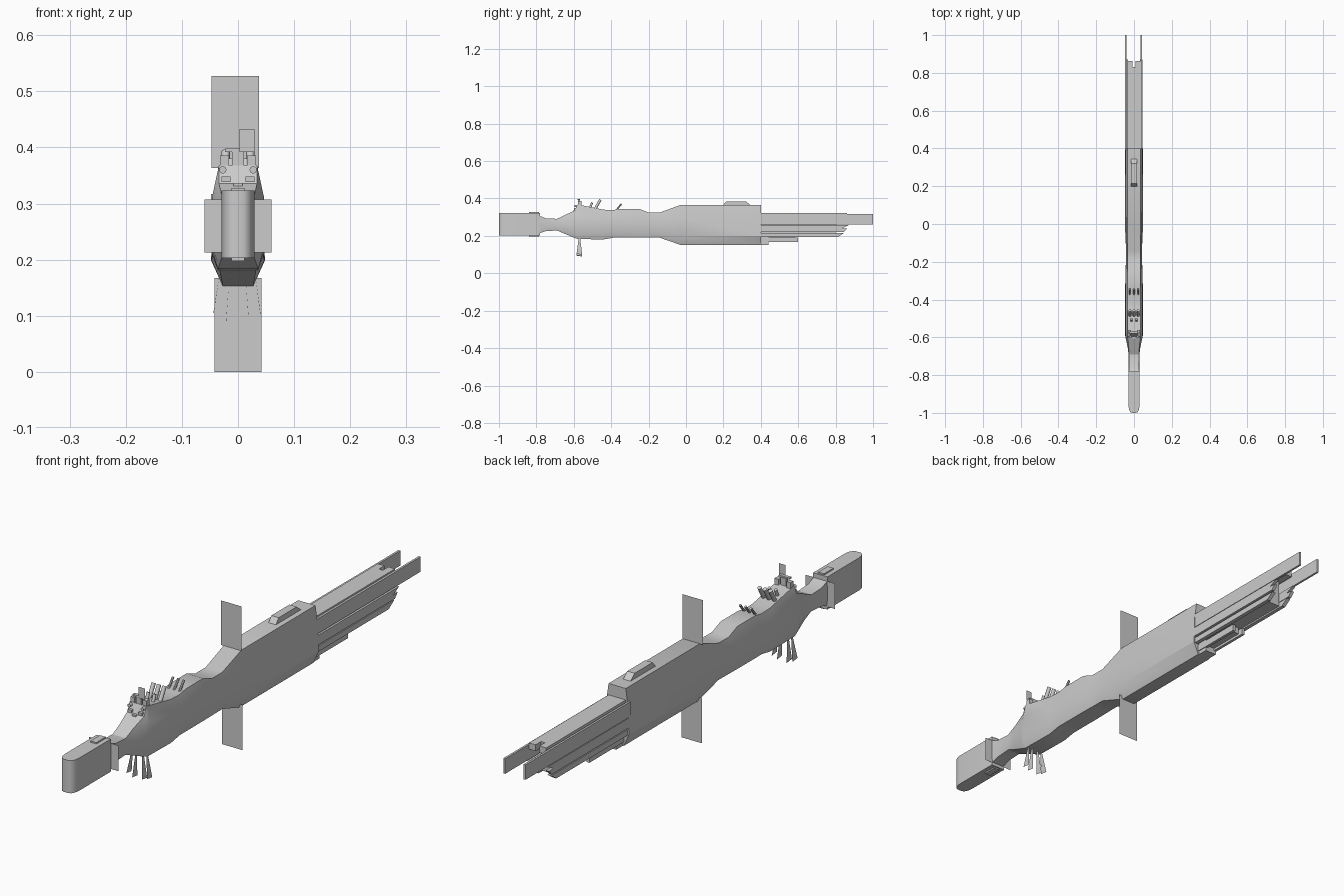
import bpy, bmesh, math
from mathutils import Vector, Matrix

if "Cube" in bpy.data.objects:
    bpy.data.objects.remove(bpy.data.objects["Cube"])


def make(name, verts, faces, smooth=None):
    me = bpy.data.meshes.new(name)
    me.from_pydata(verts, [], faces)
    bm = bmesh.new()
    bm.from_mesh(me)
    bmesh.ops.recalc_face_normals(bm, faces=bm.faces)
    bm.to_mesh(me)
    bm.free()
    ob = bpy.data.objects.new(name, me)
    bpy.context.collection.objects.link(ob)
    if smooth:
        bpy.ops.object.select_all(action='DESELECT')
        ob.select_set(True)
        bpy.context.view_layer.objects.active = ob
        bpy.ops.object.shade_smooth_by_angle(angle=math.radians(smooth))
    return ob


def loft(name, rings, smooth=None):
    n = len(rings[0])
    verts = [p for r in rings for p in r]
    faces = [list(range(n)), list(range(len(verts) - n, len(verts)))]
    for i in range(len(rings) - 1):
        for j in range(n):
            k = (j + 1) % n
            faces.append([i * n + j, i * n + k, (i + 1) * n + k, (i + 1) * n + j])
    return make(name, verts, faces, smooth)


def box(name, x0, x1, y0, y1, z0, z1):
    return loft(name, [[(x0, y0, z), (x1, y0, z), (x1, y1, z), (x0, y1, z)] for z in (z0, z1)])


def side_prism(name, x0, x1, yz):
    return loft(name, [[(x, y, z) for y, z in yz] for x in (x0, x1)])


def panel(name, pts):
    return make(name, pts, [list(range(len(pts)))])


def tube(name, a, b, r, sides=10):
    a, b = Vector(a), Vector(b)
    q = (b - a).to_track_quat('Z', 'Y')
    ring = [q @ Vector((r * math.cos(t * math.tau / sides), r * math.sin(t * math.tau / sides), 0))
            for t in range(sides)]
    return loft(name, [[p + a for p in ring], [p + b for p in ring]], 40)


# main hull: y, top z, bottom z, top / shoulder / waist / keel half widths
stations = [
    (-0.79, .310, .212, .028, .029, .029, .026),
    (-0.75, .294, .225, .027, .028, .028, .025),
    (-0.69, .291, .229, .027, .029, .029, .025),
    (-0.65, .310, .212, .028, .034, .034, .026),
    (-0.595, .336, .189, .034, .045, .046, .034),
    (-0.58, .368, .183, .034, .046, .048, .036),
    (-0.44, .340, .181, .034, .046, .048, .036),
    (-0.39, .338, .190, .034, .045, .047, .036),
    (-0.35, .345, .190, .034, .045, .047, .036),
    (-0.25, .345, .190, .034, .044, .045, .036),
    (-0.20, .325, .190, .034, .042, .043, .035),
    (-0.14, .325, .190, .034, .041, .042, .034),
    (-0.03, .365, .152, .035, .043, .047, .027),
    (0.40, .365, .152, .035, .044, .048, .027)]
rings = []
for y, zt, zb, wt, ws, ww, wk in stations:
    h = zt - zb
    half = [(wt, zt), (ws, zt - .30 * h), (ww, zb + .22 * h), (wk, zb)]
    rings.append([(x, y, z) for x, z in half] + [(-x, y, z) for x, z in reversed(half)])
loft("main_hull", rings, 22)

# nose block with rounded front corners
half = [(.029, -.78), (.029, -.965), (.026, -.983), (.019, -.996), (.010, -1)]
plan = half + [(-x, y) for x, y in reversed(half)]
loft("nose", [[(x, y, z) for x, y in plan] for z in (.203, .323)], 50)
for tag, z0, z1 in (("upper", .322, .328), ("lower", .198, .204)):
    box(f"nose_hatch_{tag}", -.012, .012, -.84, -.785, z0, z1)

# thin fins
def fin(name, x0, x1, y, z0, z1):
    panel(name, [(x0, y, z0), (x1, y, z0), (x1, y, z1), (x0, y, z1)])


fin("upper_fin", -.047, .037, -.033, .363, .527)
fin("lower_fin", -.042, .042, -.033, 0, .167)
for s, tag in ((-1, "left"), (1, "right")):
    fin(f"nose_fin_{tag}", s * .028, s * .06, -.78, .213, .307)

# dorsal housing
side_prism("dorsal_housing", -.015, .015,
           [(.195, .36), (.215, .385), (.32, .385), (.35, .36)])

# stern: core, notched deck, side plates in stepped layers
box("stern_core", -.027, .027, .39, .80, .20, .318)
box("stern_deck", -.035, .035, .39, .83, .300, .323)
for s, tag in ((-1, "left"), (1, "right")):
    xs = lambda a, b: sorted((s * a, s * b))
    box(f"deck_prong_{tag}", *xs(.008, .035), .82, .862, .300, .323)
    off = -.005 if s < 0 else 0
    a, b = xs(.035, .043)
    box(f"long_side_plate_{tag}", a + off, b + off, .39, 1, .262, .317)
    side_prism(f"middle_side_plate_{tag}", *xs(.033, .046),
               [(.39, .222), (.845, .222), (.862, .240), (.835, .240), (.87, .258), (.39, .258)])
    side_prism(f"lower_side_plate_{tag}", *xs(.028, .043),
               [(.39, .195), (.815, .195), (.845, .216), (.39, .216)])
    box(f"keel_rail_{tag}", *xs(.016, .027), .39, .60, .166, .192)
box("stern_keel", -.024, .024, .39, .44, .152, .20)
box("stern_belly", -.016, .016, .39, .58, .175, .20)

# bridge front: mast, crossbar, lamps and blocks
fin("mast_panel", .003, .029, -.583, .392, .433)
box("bridge_crossbar", -.023, .021, -.58, -.568, .392, .398)
box("bridge_post", -.011, .011, -.578, -.566, .36, .393)
for s, tag in ((-1, "left"), (1, "right")):
    tube(f"bridge_lamp_{tag}", (s * .027, -.595, .360), (s * .027, -.575, .360), .0065)
    box(f"bridge_head_{tag}", s * .024 - .008, s * .024 + .008, -.578, -.56, .36, .386)
    box(f"bridge_block_{tag}", s * .021 - .008, s * .021 + .008, -.600, -.58, .338, .348)
    tube(f"bridge_tube_{tag}", (s * .013, -.515, .345), (s * .013, -.502, .378), .006)
box("bridge_center_block", -.008, .008, -.605, -.58, .325, .337)

# raked tube rows behind the bridge
for i, x in enumerate((-.022, 0, .022)):
    tube(f"large_tube_{i}", (x, -.488, .340), (x, -.458, .393), .0075)
    tube(f"small_tube_{i}", (x, -.372, .338), (x, -.345, .372), .0045, 8)

# fanned belly antennas
for i, (x0, x1, z1) in enumerate(((-.031, -.044, .10), (-.014, -.021, .09),
                                  (.012, .019, .092), (.029, .040, .10))):
    panel(f"belly_antenna_{i}", [(x0, -.574, .187), (x0, -.566, .187),
                                 (x1, -.555, z1), (x1, -.585, z1 + .004)])
